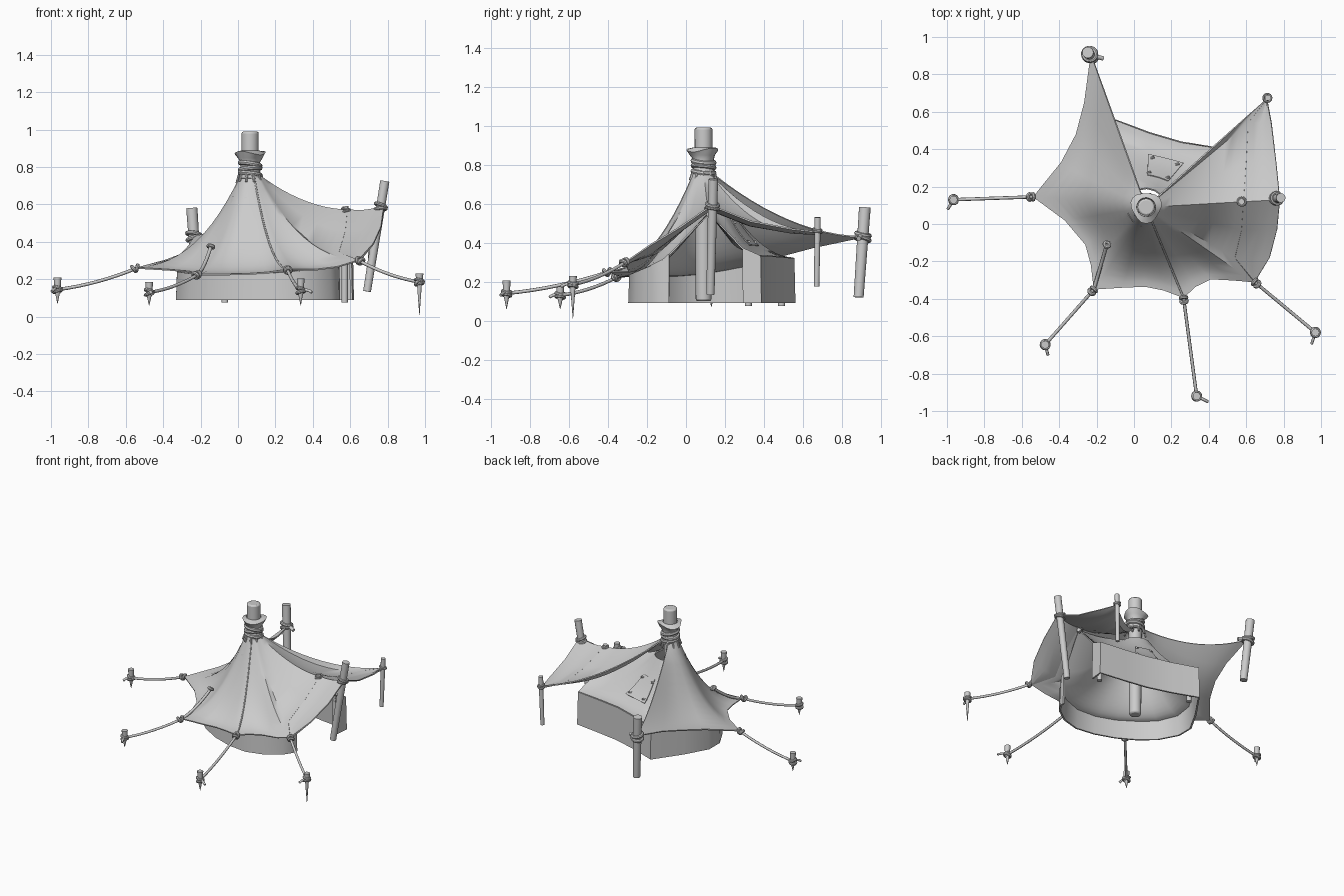
import bpy, math, random
from mathutils import Vector as V

random.seed(4)
if "Cube" in bpy.data.objects:
    bpy.data.objects.remove(bpy.data.objects["Cube"])

grey = bpy.data.materials.new("canvas_grey")
grey.use_nodes = True
GREY = (0.6, 0.6, 0.6, 1)
grey.diffuse_color = GREY
grey.node_tree.nodes["Principled BSDF"].inputs["Base Color"].default_value = GREY

CENTRE = V((0.065, 0.09, 0))


def finish(ob, name, angle=40):
    ob.name = name
    ob.data.materials.clear()
    ob.data.materials.append(grey)
    bpy.ops.object.select_all(action='DESELECT')
    ob.select_set(True)
    bpy.context.view_layer.objects.active = ob
    for mod in list(ob.modifiers):
        bpy.ops.object.modifier_apply(modifier=mod.name)
    bpy.ops.object.shade_smooth_by_angle(angle=math.radians(angle))
    return ob


def loft(name, rows, closed=False, thick=0.008, angle=40):
    """Sheet skinned across rows of points, with cloth thickness."""
    n = len(rows[0])
    verts = [p for row in rows for p in row]
    faces = []
    for i in range(len(rows) if closed else len(rows) - 1):
        j = (i + 1) % len(rows)
        faces += [(i * n + k, i * n + k + 1, j * n + k + 1, j * n + k) for k in range(n - 1)]
    me = bpy.data.meshes.new(name)
    me.from_pydata(verts, [], faces)
    ob = bpy.data.objects.new(name, me)
    bpy.context.collection.objects.link(ob)
    mod = ob.modifiers.new("thickness", 'SOLIDIFY')
    mod.thickness = thick
    mod.offset = 0
    return finish(ob, name, angle)


def rod(name, a, b, r1, r2=None, sides=14):
    a, b = V(a), V(b)
    bpy.ops.mesh.primitive_cone_add(vertices=sides, radius1=r1, radius2=r1 if r2 is None else r2,
                                    depth=(b - a).length, location=(a + b) / 2,
                                    rotation=(b - a).to_track_quat('Z', 'Y').to_euler())
    return finish(bpy.context.object, name)


def ring(name, at, axis, r, thick=0.012):
    bpy.ops.mesh.primitive_torus_add(major_radius=r, minor_radius=thick, major_segments=20,
                                     minor_segments=8, location=at,
                                     rotation=V(axis).to_track_quat('Z', 'Y').to_euler())
    return finish(bpy.context.object, name)


def cord(name, pts, r):
    """Round cord through the given points."""
    cu = bpy.data.curves.new(name, 'CURVE')
    cu.dimensions = '3D'
    cu.bevel_depth, cu.bevel_resolution, cu.use_fill_caps = r, 2, True
    sp = cu.splines.new('POLY')
    sp.points.add(len(pts) - 1)
    for p, q in zip(sp.points, pts):
        p.co = (*q, 1)
    cu.materials.append(grey)
    bpy.context.collection.objects.link(bpy.data.objects.new(name, cu))


def rope(name, a, b, sag=0.02, r=0.009):
    ts = [i / 8 for i in range(9)]
    cord(name, [V(a).lerp(V(b), t) - V((0, 0, sag * 4 * t * (1 - t))) for t in ts], r)


def hang(edge, t, r0, top):
    """Point on cloth hanging from the mast to an edge point."""
    e = V(edge)
    flat = V((e.x, e.y, 0))
    start = CENTRE + (flat - CENTRE).normalized() * r0
    p = start.lerp(flat, t)
    p.z = e.z + (top - e.z) * (1 - t) ** 1.9
    return p


STEPS = [i / 12 for i in range(13)]

# Outer canopy
back, west, south_w, south_e, east = (
    (-0.23, 0.91, 0.43), (-0.54, 0.145, 0.26), (-0.215, -0.35, 0.225),
    (0.265, -0.395, 0.25), (0.645, -0.31, 0.30))
awning_tip, awning_back = (0.78, 0.13, 0.59), (0.71, 0.67, 0.455)
seam = [east, (0.54, -0.18, 0.34), (0.575, -0.03, 0.46), (0.585, 0.12, 0.57),
        (0.60, 0.33, 0.49), (0.61, 0.54, 0.455), awning_back]
rim = [back, (-0.265, 0.65, 0.375), (-0.31, 0.48, 0.33), (-0.39, 0.33, 0.30), west,
       (-0.37, 0.02, 0.25), (-0.26, -0.11, 0.24), (-0.23, -0.22, 0.23), south_w,
       (-0.06, -0.34, 0.225), (0.06, -0.335, 0.228), (0.16, -0.355, 0.235), south_e,
       (0.33, -0.335, 0.25), (0.41, -0.295, 0.25), (0.53, -0.30, 0.265)] + seam
canopy = [[hang(e, t, 0.055, 0.75) for t in STEPS] for e in rim]
# Soften the folds toward the mast, leaving the door ridge and back edges crisp
south_end = rim.index(east)
for _ in range(2):
    old = [list(row) for row in canopy]
    for i in range(1, south_end + 1):
        for k, t in enumerate(STEPS):
            mean = (old[i - 1][k] + old[i + 1][k]) / 2
            canopy[i][k] = old[i][k].lerp(mean, 0.6 * (1 - t))
loft("canopy", canopy)

# Awning in front of the doorway
outer = [east, (0.725, -0.18, 0.39), (0.765, -0.03, 0.48), awning_tip,
         (0.76, 0.33, 0.51), (0.735, 0.54, 0.47), awning_back]
rows = []
for a, b in zip(seam, outer):
    rows.append([V(a).lerp(V(b), t / 4) - V((0, 0, 0.012 * math.sin(math.pi * t / 4))) for t in range(5)])
loft("awning", rows)

# Inner tent roof and walls
eave = [(0.60, 0.29, 0.37), (0.61, 0.38, 0.33), (0.41, 0.405, 0.33), (0.25, 0.43, 0.33),
        (0.08, 0.48, 0.325), (-0.10, 0.55, 0.32), (-0.23, 0.36, 0.29), (-0.32, 0.2, 0.26),
        (-0.32, 0.08, 0.24), (-0.25, -0.05, 0.23), (-0.15, -0.14, 0.23), (-0.02, -0.215, 0.225),
        (0.12, -0.265, 0.225), (0.26, -0.285, 0.235), (0.39, -0.25, 0.25), (0.49, -0.18, 0.28),
        (0.53, -0.12, 0.31), (0.535, -0.085, 0.34)]
gable = (0.585, 0.12, 0.55)
loft("inner_roof", [[hang(e, t, 0.1, 0.64) for t in STEPS] for e in eave + [gable]], closed=True)
walls = []
for e in eave:
    out = (V((e[0], e[1], 0)) - CENTRE).normalized() * 0.006
    walls.append([V(e), V((e[0], e[1], 0.09)) + out])
loft("tent_wall", walls, thick=0.012, angle=35)

# Sewn patch on the back roof, held by toggles
def on_roof(u, t, lift):
    return hang(V(eave[4]).lerp(V(eave[2]), u), t, 0.1, 0.64) + V((0, 0, lift))


loft("roof_patch", [[on_roof(u / 5, t, 0.012) for t in (0.25, 0.35, 0.45, 0.54, 0.63)]
                    for u in range(5)], thick=0.005)
for u, t in ((0.05, 0.3), (0.1, 0.58), (0.7, 0.58), (0.7, 0.3)):
    p = on_roof(u, t, 0.017)
    rod("patch_toggle", p - V((0.01, 0.004, 0)), p + V((0.01, 0.004, 0)), 0.007, sides=8)

# Mast with collar, lashings and gathered cloth
mx, my = CENTRE.x, CENTRE.y
mast = rod("mast", (mx, my, 0.1), (mx, my, 0.99), 0.04, 0.046, 20)
bev = mast.modifiers.new("edge", 'BEVEL')
bev.width, bev.segments, bev.limit_method = 0.01, 2, 'ANGLE'
collar = []
for i in range(20):
    a = i * math.tau / 20
    flare = 1 + 0.1 * math.sin(3 * a)
    collar.append([V((mx + r * k * math.cos(a), my + r * k * math.sin(a), z)) for r, z, k in
                   ((0.062, 0.74, 1), (0.05, 0.78, 1), (0.049, 0.825, 1),
                    (0.062, 0.85, flare), (0.078, 0.875 + 0.01 * math.sin(2 * a), flare),
                    (0.05, 0.885, 1))])
loft("mast_collar", collar, closed=True, thick=0.006)
for z, tilt in ((0.762, 0.12), (0.79, -0.1), (0.815, 0.16)):
    ring("mast_lashing", (mx, my, z), (tilt, 0.1, 1), 0.054, 0.013)
for i in range(10):
    a = i * math.tau / 10
    c, s = math.cos(a), math.sin(a)
    rod("cloth_gather", (mx + 0.055 * c, my + 0.055 * s, 0.765),
        (mx + 0.072 * c, my + 0.072 * s, 0.705 + random.uniform(0, 0.02)), 0.009, 0.007, 8)

# Support poles: bottom, top, radius, lashing height
for name, lo, hi, r, tie in (
        ("back_pole", (-0.215, 0.885, 0.12), (-0.247, 0.917, 0.58), 0.03, 0.43),
        ("awning_pole", (0.69, 0.125, 0.135), (0.785, 0.14, 0.725), 0.025, 0.585),
        ("awning_back_pole", (0.705, 0.67, 0.175), (0.715, 0.675, 0.53), 0.016, 0.46),
        ("ridge_toggle", (0.58, 0.118, 0.535), (0.575, 0.12, 0.59), 0.016, 0.568)):
    lo, hi = V(lo), V(hi)
    rod(name, lo, hi, r * 0.85, r, 16)
    axis = (hi - lo).normalized()
    at = lo.lerp(hi, (tie - lo.z) / (hi.z - lo.z))
    for k in (-1, 1):
        ring(name + "_lashing", at + axis * k * r * 0.4, axis + V((0.2 * k, 0.15, 0)),
             r + 0.005, r * 0.38)
rod("back_knot_tail", (-0.22, 0.9, 0.44), (-0.165, 0.885, 0.42), 0.012)
for x, y in ((-0.07, 0.49), (0.57, 0.32)):
    rod("inner_post", (x, y, 0.075), (x, y, 0.32), 0.018)

# Guy ropes with knots and pegs
for side, corner, peg, top, tip, tail in (
        ("west", west, (-0.965, 0.13, 0.145), 0.21, 0.07, (-0.03, -0.05)),
        ("south_west", south_w, (-0.475, -0.645, 0.13), 0.185, 0.06, (0.015, -0.055)),
        ("south_east", south_e, (0.335, -0.92, 0.14), 0.205, 0.06, (0.06, -0.03)),
        ("east", east, (0.97, -0.58, 0.185), 0.23, 0.01, (-0.02, -0.06))):
    c, p = V(corner), V(peg)
    rope(side + "_guy_rope", c, p, 0.015)
    way = (p - c).normalized()
    for k, tilt in ((0, 0.5), (0.018, -0.5)):
        ring(side + "_corner_knot", c + way * k, way + V((0, 0, tilt)), 0.016, 0.01)
    rod(side + "_peg_head", (p.x, p.y, p.z - 0.02), (p.x, p.y, top), 0.015, 0.021, 12)
    rod(side + "_peg_spike", (p.x, p.y, tip), (p.x, p.y, p.z - 0.02), 0.001, 0.013, 10)
    for k in (-1, 1):
        ring(side + "_peg_knot", p + V((0, 0, 0.009 * k)), (0.25 * k, 0.15, 1), 0.021, 0.009)
    rope(side + "_rope_tail", p, p + V((tail[0], tail[1], -0.01)), -0.008, 0.008)

# Reinforcing ropes lying on the canopy
hook = V((-0.145, -0.11, 0.375))
rope("canopy_tie_rope", hook, south_w, 0.02, 0.01)
ring("canopy_tie_knot", hook, (0.3, 0.5, 1), 0.014, 0.01)
cord("canopy_seam", [p + V((0, 0, 0.004)) for p in canopy[rim.index(south_e)]], 0.005)
